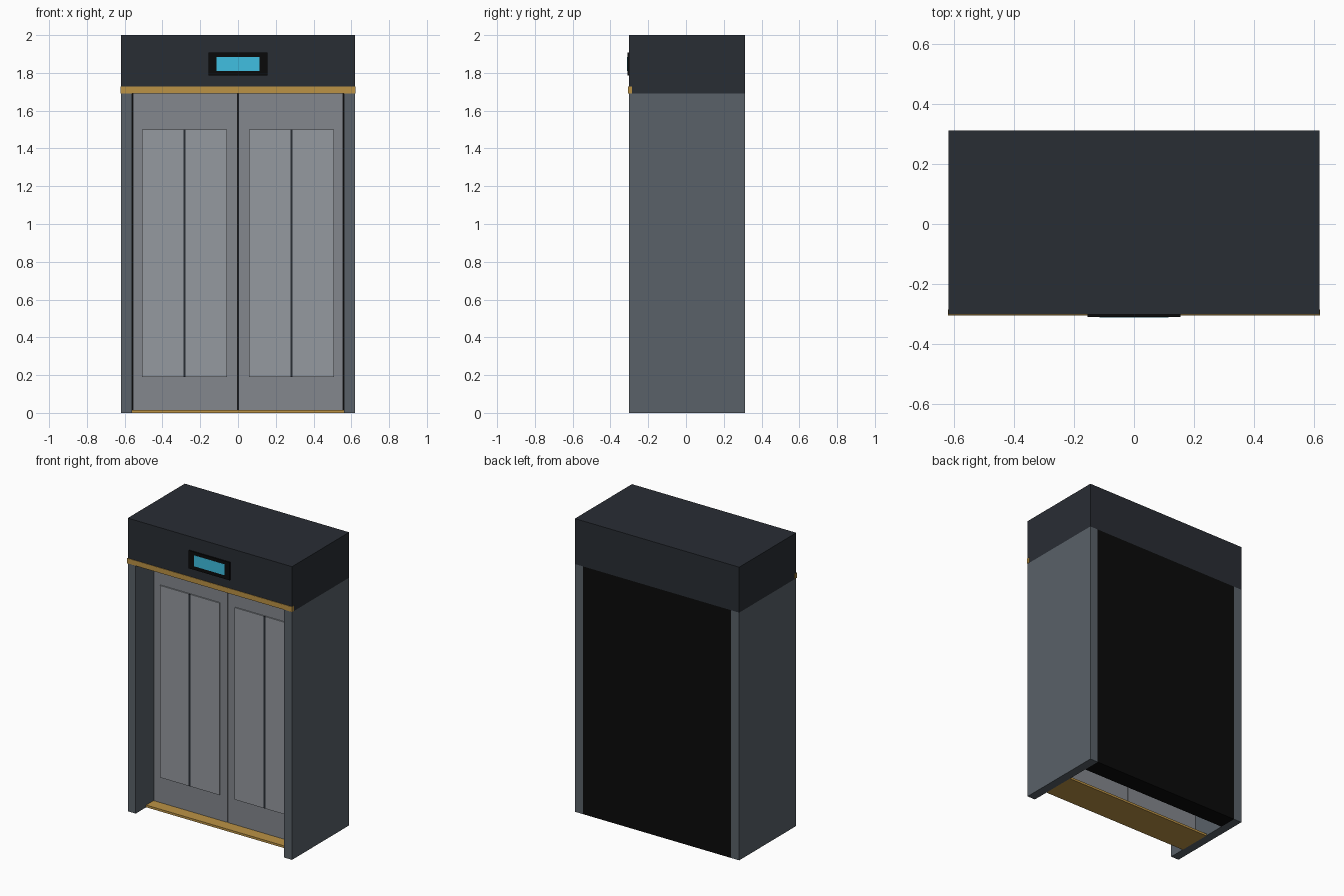
import bpy

if "Cube" in bpy.data.objects:
    bpy.data.objects.remove(bpy.data.objects["Cube"])


def material(name, rgb):
    m = bpy.data.materials.new(name)
    m.diffuse_color = (*rgb, 1)
    m.use_nodes = True
    m.node_tree.nodes["Principled BSDF"].inputs["Base Color"].default_value = m.diffuse_color
    return m


HEADER = material("dark_slate", (0.022, 0.026, 0.034))
WALL = material("steel_grey", (0.10, 0.12, 0.14))
DOOR = material("door_grey", (0.23, 0.245, 0.27))
PANEL = material("panel_grey", (0.30, 0.32, 0.35))
BRASS = material("brass", (0.50, 0.29, 0.06))
BLACK = material("black", (0.003, 0.003, 0.003))
CYAN = material("cyan", (0.05, 0.52, 0.75))


def box(name, x, y, z, mat):
    """Axis-aligned box from (min, max) ranges."""
    bpy.ops.mesh.primitive_cube_add(
        size=1, location=[(r[0] + r[1]) / 2 for r in (x, y, z)])
    ob = bpy.context.object
    ob.name = name
    ob.scale = [abs(r[1] - r[0]) for r in (x, y, z)]
    bpy.ops.object.transform_apply(location=False, rotation=False, scale=True)
    ob.data.materials.append(mat)
    return ob


FRONT, BACK = -0.303, 0.312
TOP = 1.69

# Header housing, trim and floor display
box("header", (-0.62, 0.62), (FRONT, BACK), (TOP, 2.0), HEADER)
box("header_trim", (-0.622, 0.622), (FRONT - 0.003, -0.285), (TOP + 0.002, 1.727), BRASS)
box("display_frame", (-0.155, 0.155), (-0.311, FRONT + 0.01), (1.785, 1.907), BLACK)
box("display_screen", (-0.115, 0.115), (-0.312, -0.305), (1.81, 1.885), CYAN)

# Back panel and threshold
box("back_panel", (-0.56, 0.56), (0.19, BACK), (0, TOP), BLACK)
box("threshold", (-0.56, 0.56), (-0.19, 0.04), (0, 0.015), BRASS)

# Side walls and sliding door leaves, one of each per side
for side, s in (("left", -1), ("right", 1)):
    def span(a, b):
        return tuple(sorted((s * a, s * b)))
    box(f"{side}_wall", span(0.56, 0.62), (FRONT, BACK), (0, TOP), WALL)
    box(f"{side}_door", span(0.003, 0.557), (-0.11, -0.06), (0.015, TOP), DOOR)
    box(f"{side}_door_inner_panel", span(0.058, 0.279), (-0.118, -0.105), (0.19, 1.5), PANEL)
    box(f"{side}_door_outer_panel", span(0.287, 0.507), (-0.118, -0.105), (0.19, 1.5), PANEL)
    box(f"{side}_door_groove", span(0.277, 0.289), (-0.1185, -0.105), (0.19, 1.5), HEADER)
